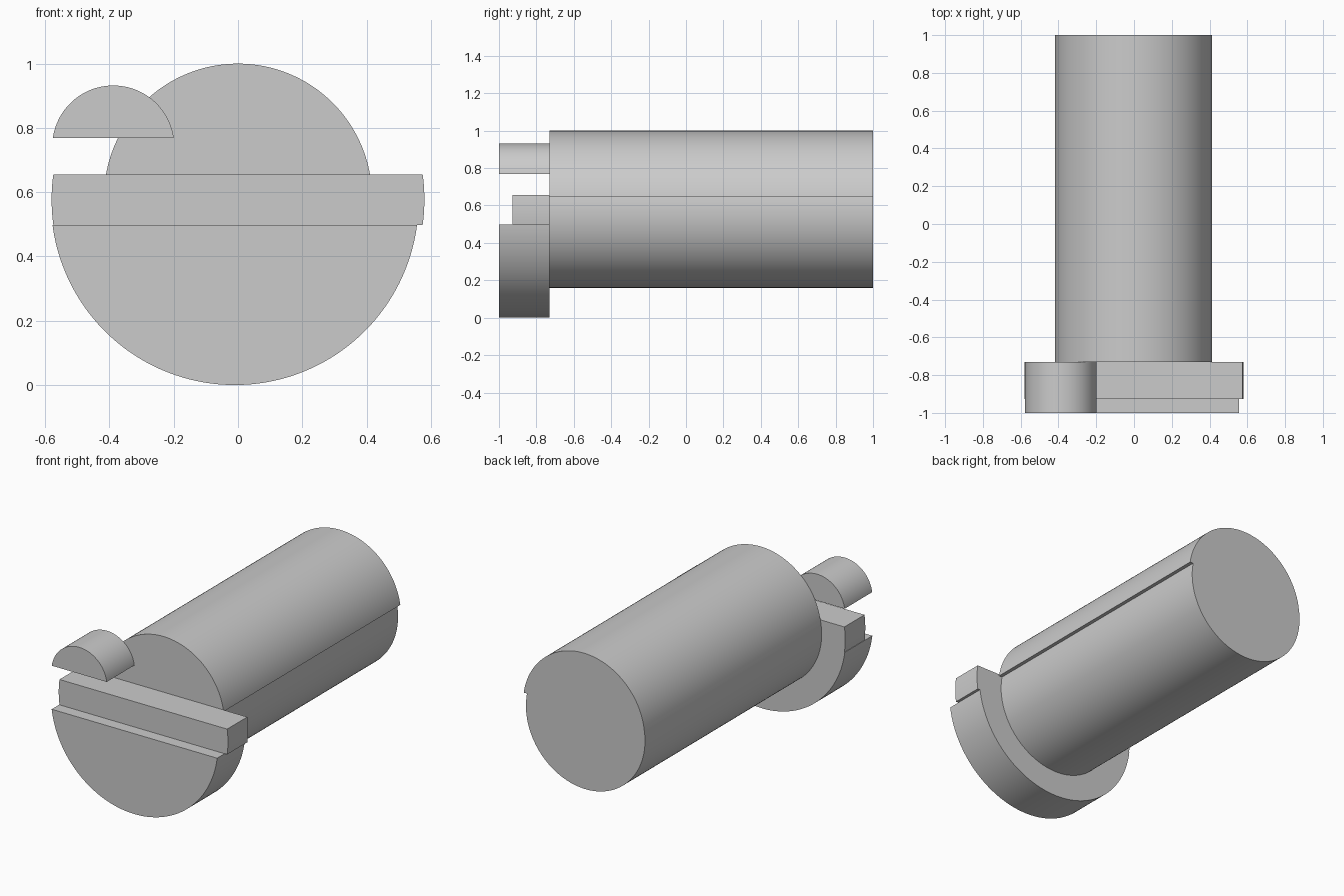
import bpy, bmesh
from math import asin, cos, sin, pi

if "Cube" in bpy.data.objects:
    bpy.data.objects.remove(bpy.data.objects["Cube"])


def disc_slice(name, cx, cz, r, z0, z1, y0, y1, n=48):
    """Circle in the XZ plane trimmed between z0 and z1, extruded along Y."""
    clamp = lambda t: max(-1.0, min(1.0, t))
    a0, a1 = asin(clamp((z0 - cz) / r)), asin(clamp((z1 - cz) / r))
    angles = [a0 + (a1 - a0) * i / n for i in range(n + 1)]
    angles += [pi - a for a in reversed(angles)]
    # drop repeated points where the circle closes at its top or bottom
    pts = []
    for a in angles:
        p = (cx + r * cos(a), cz + r * sin(a))
        if all(abs(p[0] - q[0]) + abs(p[1] - q[1]) > 1e-5 for q in pts):
            pts.append(p)
    bm = bmesh.new()
    cap = bm.faces.new([bm.verts.new((x, y0, z)) for x, z in pts])
    new = bmesh.ops.extrude_face_region(bm, geom=[cap], use_keep_orig=True)["geom"]
    bmesh.ops.translate(bm, vec=(0, y1 - y0, 0),
                        verts=[v for v in new if isinstance(v, bmesh.types.BMVert)])
    bmesh.ops.recalc_face_normals(bm, faces=bm.faces)
    mesh = bpy.data.meshes.new(name)
    bm.to_mesh(mesh)
    bm.free()
    obj = bpy.data.objects.new(name, mesh)
    bpy.context.collection.objects.link(obj)
    bpy.ops.object.select_all(action='DESELECT')
    obj.select_set(True)
    bpy.context.view_layer.objects.active = obj
    bpy.ops.object.shade_smooth_by_angle(angle=pi / 6)
    return obj


SHOULDER = -0.73  # where the head meets the shaft

# Shaft: two slightly offset halves leaving a small step on the right
disc_slice("shaft_upper", 0, 0.583, 0.417, 0.645, 1.0, SHOULDER, 1.0)
disc_slice("shaft_lower", -0.011, 0.568, 0.408, 0.16, 0.645, SHOULDER, 1.0)

# Head: lower half disc with a recessed band above it
disc_slice("head_lower", -0.01, 0.572, 0.572, 0.0, 0.498, -1.0, SHOULDER)
disc_slice("head_band", 0, 0.577, 0.58, 0.498, 0.655, -0.927, SHOULDER, 12)

# Small offset half-round lug
disc_slice("lug", -0.388, 0.742, 0.19, 0.768, 0.932, -1.0, SHOULDER, 24)
